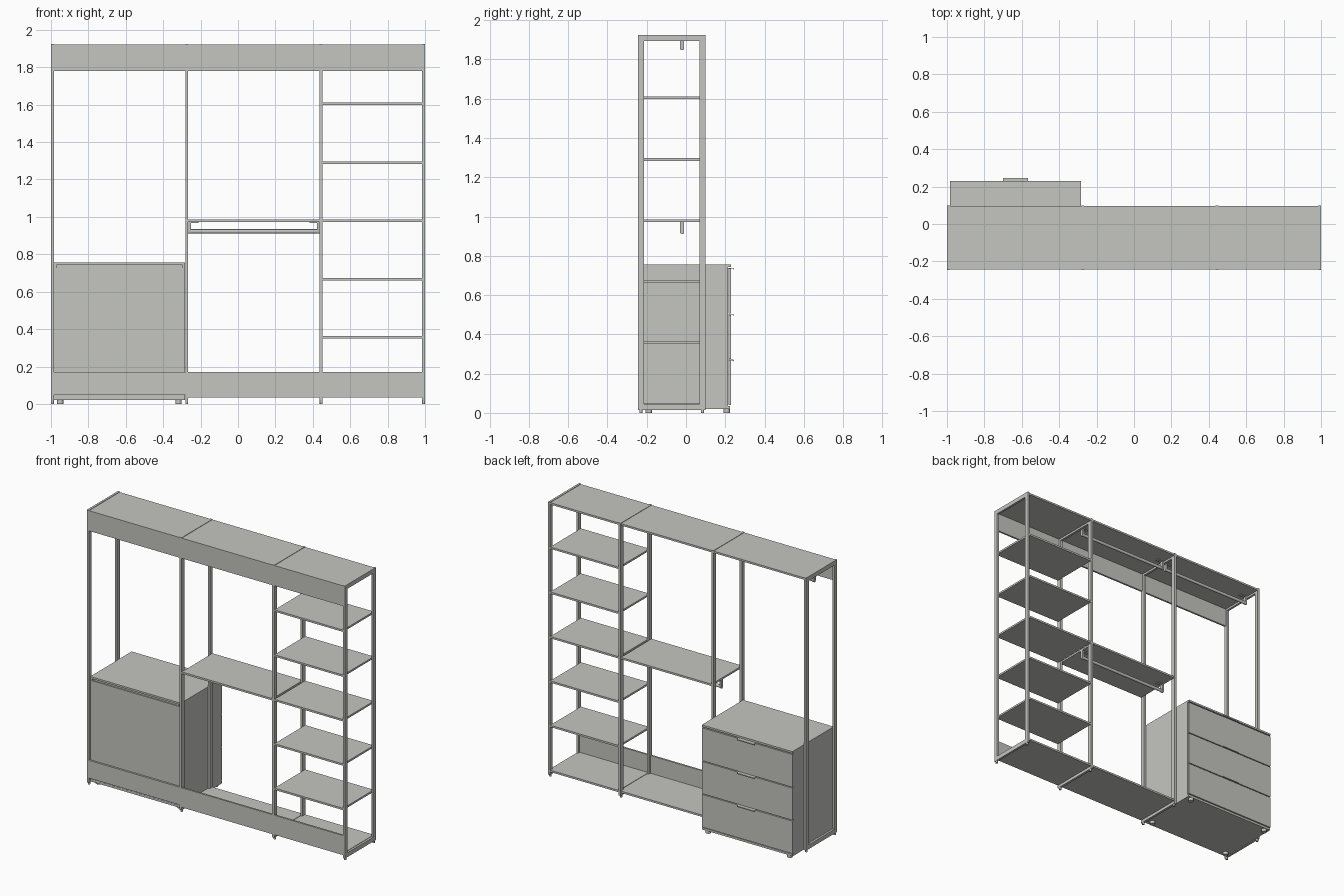
import bpy, math

if "Cube" in bpy.data.objects:
    bpy.data.objects.remove(bpy.data.objects["Cube"])

grey = bpy.data.materials.new("warm grey")
grey.diffuse_color = (0.56, 0.56, 0.53, 1)
grey.use_nodes = True
grey.node_tree.nodes["Principled BSDF"].inputs["Base Color"].default_value = grey.diffuse_color


def mesh_object(name, verts, faces):
    me = bpy.data.meshes.new(name)
    me.from_pydata(verts, [], faces)
    me.materials.append(grey)
    ob = bpy.data.objects.new(name, me)
    bpy.context.collection.objects.link(ob)
    return ob


def prism(name, outline, axis, a, b):
    """Extrude a closed outline: axis 'x' takes (y, z) points, 'z' takes (x, y) points."""
    n = len(outline)
    put = (lambda p, t: (t, p[0], p[1])) if axis == 'x' else (lambda p, t: (p[0], p[1], t))
    verts = [put(p, a) for p in outline] + [put(p, b) for p in outline]
    faces = [tuple(reversed(range(n))), tuple(range(n, 2 * n))]
    faces += [(i, (i + 1) % n, n + (i + 1) % n, n + i) for i in range(n)]
    return mesh_object(name, verts, faces)


def box(name, x0, x1, y0, y1, z0, z1):
    return prism(name, [(x0, y0), (x1, y0), (x1, y1), (x0, y1)], 'z', z0, z1)


def arc(cx, cy, r, a0, a1, n):
    return [(cx + r * math.cos(math.radians(a0 + (a1 - a0) * i / n)),
             cy + r * math.sin(math.radians(a0 + (a1 - a0) * i / n))) for i in range(n + 1)]


def smooth(ob):
    bpy.ops.object.select_all(action='DESELECT')
    ob.select_set(True)
    bpy.context.view_layer.objects.active = ob
    bpy.ops.object.shade_smooth_by_angle(angle=math.radians(35))


def foot(name, x, y, r, z1):
    smooth(prism(name, arc(x, y, r, 0, 345, 23), 'z', 0, z1))


Y0, Y1 = -0.245, 0.099          # frame depth
TOP = 1.925
BAR = 0.03

# Four rectangular side frames with levelling feet
frames = [(-1.0, -0.985), (-0.282, -0.266), (0.437, 0.453), (0.985, 1.0)]
for x0, x1 in frames:
    box("frame_front_post", x0, x1, Y0, Y0 + BAR, 0.015, TOP)
    box("frame_rear_post", x0, x1, Y1 - BAR, Y1, 0.015, TOP)
    box("frame_top_bar", x0, x1, Y0 + BAR, Y1 - BAR, TOP - BAR, TOP)
    box("frame_bottom_bar", x0, x1, Y0 + BAR, Y1 - BAR, 0.015, 0.015 + BAR)
    for y in (Y0 + BAR / 2, Y1 - BAR / 2):
        foot("frame_foot", (x0 + x1) / 2, y, 0.008, 0.016)

bays = [(frames[i][1], frames[i + 1][0]) for i in range(3)]
S0, S1 = Y0 + 0.002, Y1 - 0.002  # shelf depth


def shelf(name, bay, z):
    box(name, bay[0], bay[1], S0, S1, z, z + 0.013)


# Top boards, base boards and front fascias
for i, bay in enumerate(bays):
    shelf("top_board", bay, 1.909)
    box("top_fascia", bay[0], bay[1], S0, S0 + 0.013, 1.78, 1.909)
    box("bottom_fascia", bay[0], bay[1], S0, S0 + 0.013, 0.048, 0.172)
    if i > 0:
        shelf("base_board", bay, 0.035)

# Shelves in the right bay and the single middle shelf
for z in (0.350, 0.661, 0.972, 1.284, 1.599):
    shelf("shelf", bays[2], z)
shelf("middle_shelf", bays[1], 0.972)


# Hanging rails with rounded end brackets
def hanging_rail(bay, z_under):
    y, r = -0.02, 0.011
    zc = z_under - 0.062 + r
    tube = arc(y, zc + 0.004, r - 0.002, 0, 180, 8) + arc(y, zc, r - 0.002, 180, 360, 8)
    smooth(prism("hanging_rail", tube, 'x', bay[0] + 0.004, bay[1] - 0.004))
    plate = [(y + r, z_under), (y - r, z_under)] + arc(y, zc, r, 180, 360, 10)
    for x, s in ((bay[0], 1), (bay[1], -1)):
        a, b = sorted((x, x + s * 0.014))
        smooth(prism("rail_bracket", plate, 'x', a, b))
        a, b = sorted((x + s * 0.014, x + s * 0.055))
        box("bracket_flange", a, b, y - r, y + r, z_under - 0.005, z_under)


hanging_rail(bays[0], 1.909)
hanging_rail(bays[1], 1.909)
hanging_rail(bays[1], 0.972)

# Drawer cabinet in the left bay, opening towards +y
C0, C1 = -0.985, -0.283
B, F = -0.229, 0.229
T = 0.014
box("cabinet_top", C0, C1, B, F, 0.742, 0.755)
box("cabinet_base", C0, C1, B, F - 0.004, 0.02, 0.035)
box("cabinet_left_side", C0, C0 + T, B, F - T, 0.035, 0.742)
box("cabinet_right_side", C1 - T, C1, B, F - T, 0.035, 0.742)
box("cabinet_back", C0 + T, C1 - T, B + 0.001, B + 0.009, 0.035, 0.728)
box("cabinet_back_rail", C0 + T, C1 - T, B + 0.009, B + 0.022, 0.69, 0.742)

# Drawer fronts with thin lipped pulls on their top edges
for z0, z1 in ((0.040, 0.268), (0.274, 0.499), (0.505, 0.735)):
    box("drawer_front", C0, C1, F - T + 0.001, F, z0, z1)
    pull = [(F - 0.015, z1 + 0.003), (F - 0.015, z1), (F + 0.012, z1), (F + 0.013, z1 - 0.006),
            (0.245, z1 - 0.006), (0.245, z1 + 0.001), (F + 0.013, z1 + 0.003)]
    prism("drawer_pull", pull, 'x', -0.70, -0.567)

# Cabinet feet
for x in (-0.95, -0.318):
    for y in (B + 0.04, F - 0.022):
        foot("cabinet_foot", x, y, 0.017, 0.021)
